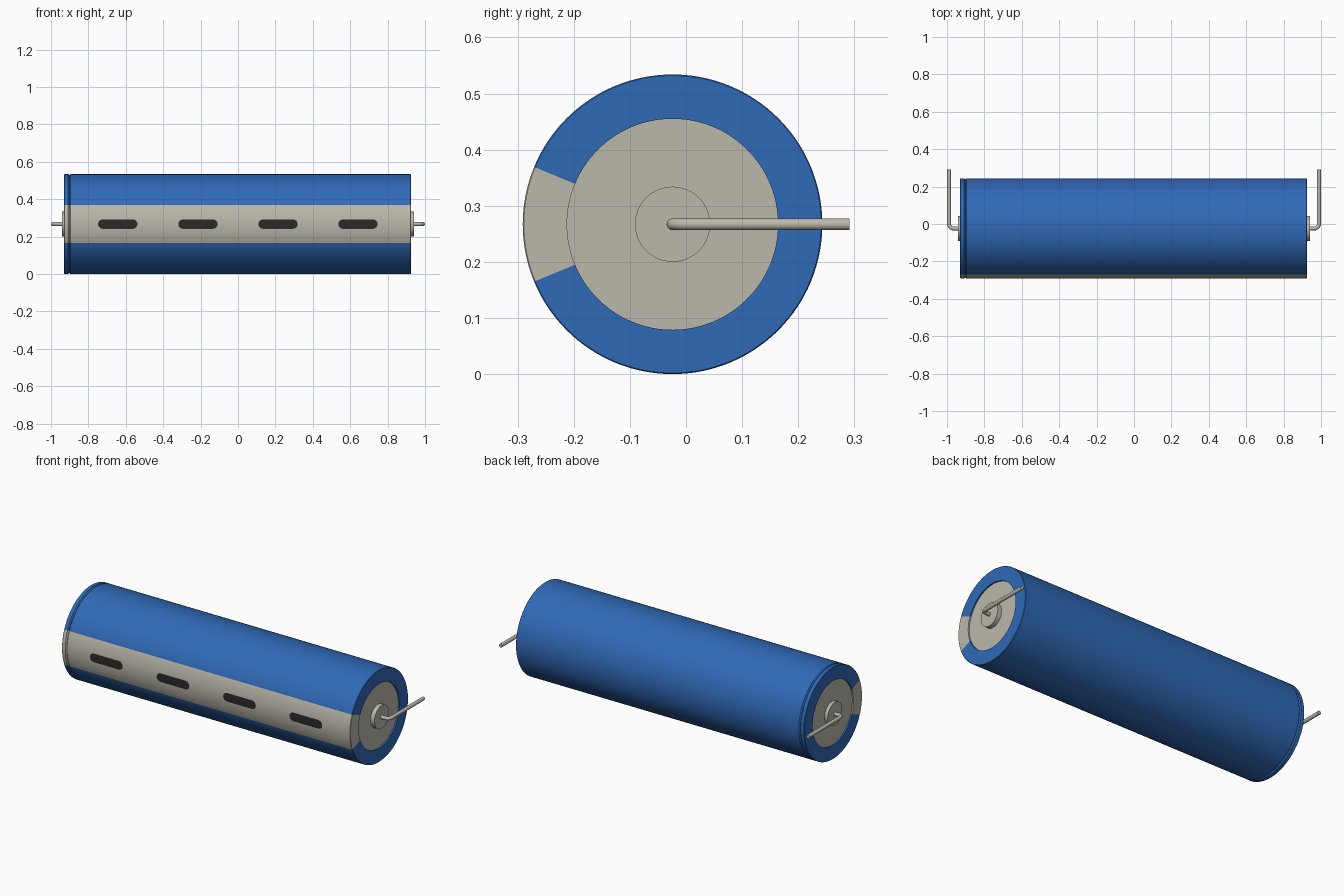
import bpy, bmesh, math
from mathutils import Vector

default = bpy.data.objects.get("Cube")
if default:
    bpy.data.objects.remove(default, do_unlink=True)

AXIS_Y, AXIS_Z = -0.024, 0.267   # body axis runs along x
R, R_CAP, SEGS = 0.267, 0.188, 128
STRIPE = math.pi / 8             # half angle of the pale stripe, centred on -y


def material(name, rgb, rough=0.5):
    m = bpy.data.materials.new(name)
    m.use_nodes = True
    m.diffuse_color = (*rgb, 1)
    bsdf = m.node_tree.nodes["Principled BSDF"]
    bsdf.inputs["Base Color"].default_value = (*rgb, 1)
    bsdf.inputs["Roughness"].default_value = rough
    return m


blue = material("sleeve blue", (0.029, 0.142, 0.475))
pale = material("pale grey", (0.50, 0.48, 0.41))
dark = material("dark grey", (0.024, 0.023, 0.024))


def point(x, r, a):
    """Point on the body; angle 0 faces the front."""
    return Vector((x, AXIS_Y - r * math.cos(a), AXIS_Z + r * math.sin(a)))


def finish(bm, name, mats, smooth=True):
    bmesh.ops.recalc_face_normals(bm, faces=bm.faces)
    me = bpy.data.meshes.new(name)
    bm.to_mesh(me)
    bm.free()
    ob = bpy.data.objects.new(name, me)
    bpy.context.collection.objects.link(ob)
    for m in mats:
        me.materials.append(m)
    if smooth:
        bpy.ops.object.select_all(action='DESELECT')
        ob.select_set(True)
        bpy.context.view_layer.objects.active = ob
        bpy.ops.object.shade_smooth_by_angle(angle=math.radians(35))
    return ob


def lathe(name, profile, mats, rule, segs=SEGS):
    """Spin an (x, radius) profile round the body axis, capping both ends."""
    bm = bmesh.new()
    rings = [[bm.verts.new(point(x, r, math.tau * i / segs)) for i in range(segs)]
             for x, r in profile]
    for k in range(len(rings) - 1):
        a, b = rings[k], rings[k + 1]
        for i in range(segs):
            j = (i + 1) % segs
            f = bm.faces.new((a[i], a[j], b[j], b[i]))
            mid = math.tau * (i + 0.5) / segs
            f.material_index = rule(min(mid, math.tau - mid), k)
    for ring in (rings[0], rings[-1]):
        bm.faces.new(ring).material_index = len(mats) - 1
    return finish(bm, name, mats)


# Sleeve with crimp groove at one end and shallow recessed end discs
X0, X1, REC = -0.93, 0.925, 0.008
body = [(X0 + REC, R_CAP), (X0, R_CAP), (X0, R - 0.002), (X0 + 0.002, R),
        (-0.908, R), (-0.902, R - 0.006), (-0.896, R),
        (X1 - 0.002, R), (X1, R - 0.002), (X1, R_CAP), (X1 - REC, R_CAP)]
lathe("sleeve", body, [blue, pale], lambda a, k: 1 if a < STRIPE else 0)

# Dark rounded marks along the stripe, as thin curved plates
HALF_H, HALF_L, ROWS = 0.025, 0.104, 12
for n, cx in enumerate((-0.643, -0.214, 0.214, 0.641)):
    bm = bmesh.new()
    rows = []
    for i in range(ROWS + 1):
        t = -math.cos(math.pi * i / ROWS)          # -1 to 1, denser at the edges
        half = HALF_L - HALF_H + HALF_H * math.sqrt(max(0.0, 1 - t * t)) + 0.001
        rows.append([bm.verts.new(point(cx + s * half, R + 0.001, t * HALF_H / R))
                     for s in (-1, 1)])
    for a, b in zip(rows, rows[1:]):
        bm.faces.new((a[0], a[1], b[1], b[0]))
    plate = finish(bm, f"stripe_mark_{n + 1}", [dark])
    if plate.data.polygons[ROWS // 2].normal.y > 0:
        plate.data.flip_normals()

# Terminal hub and bent wire lead on each end
for side, end, tag in ((-1, X0, "right"), (1, X1, "left")):
    tip = side * 0.942
    lathe(f"{tag}_hub", [(end - side * 0.01, 0.067), (tip, 0.067)],
          [pale], lambda a, k: 0, 64)

    WIRE_X, BEND, WIRE_R = 0.989, 0.025, 0.0105
    path = [(side * 0.935, AXIS_Y)]
    for i in range(9):
        a = math.pi / 2 * i / 8
        path.append((side * (WIRE_X - BEND + BEND * math.sin(a)),
                     AXIS_Y + BEND * (1 - math.cos(a))))
    path.append((side * WIRE_X, 0.291))

    bm = bmesh.new()
    rings = []
    for i, p in enumerate(path):
        q0, q1 = path[max(i - 1, 0)], path[min(i + 1, len(path) - 1)]
        d = Vector((q1[0] - q0[0], q1[1] - q0[1], 0)).normalized()
        across = Vector((-d.y, d.x, 0))
        centre = Vector((*p, AXIS_Z))
        rings.append([bm.verts.new(centre + WIRE_R * (across * math.cos(a)
                                   + Vector((0, 0, 1)) * math.sin(a)))
                      for a in (math.tau * j / 20 for j in range(20))])
    for a, b in zip(rings, rings[1:]):
        for j in range(20):
            k = (j + 1) % 20
            bm.faces.new((a[j], a[k], b[k], b[j]))
    bm.faces.new(rings[0])
    bm.faces.new(rings[-1])
    finish(bm, f"{tag}_wire_lead", [pale])
